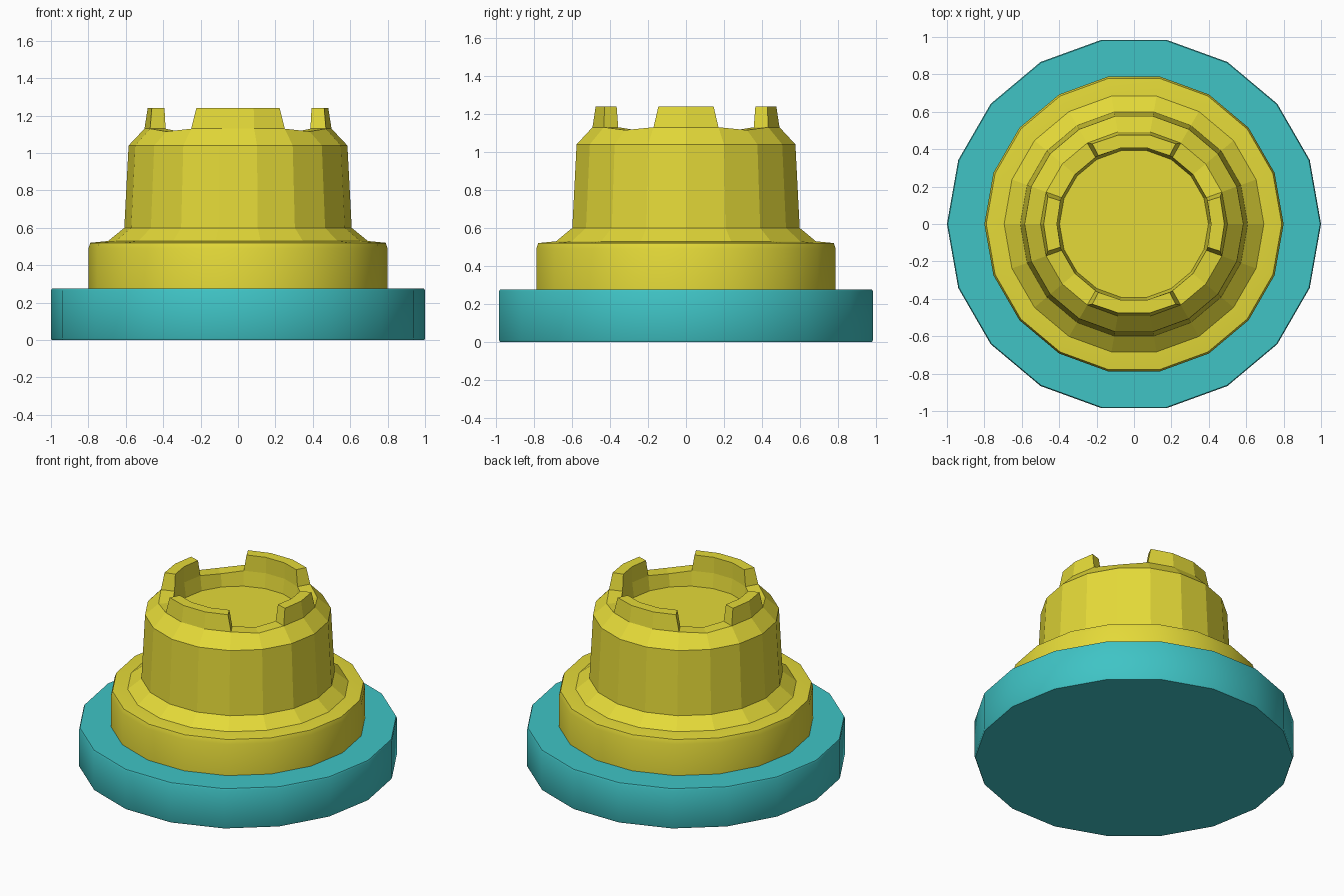
import bpy, bmesh
from math import sin, cos, radians

if "Cube" in bpy.data.objects:
    bpy.data.objects.remove(bpy.data.objects["Cube"])

N = 18
STEP = 360 / N
YELLOW = (0.78, 0.70, 0.04, 1)
TEAL = (0.05, 0.55, 0.56, 1)


def material(name, colour):
    m = bpy.data.materials.new(name)
    m.diffuse_color = colour
    m.use_nodes = True
    m.node_tree.nodes["Principled BSDF"].inputs["Base Color"].default_value = m.diffuse_color
    return m


def vert(bm, r, deg, z):
    return bm.verts.new((r * cos(radians(deg)), r * sin(radians(deg)), z))


def ring(bm, r, z):
    return [vert(bm, r, i * STEP, z) for i in range(N)]


def bridge(bm, a, b):
    for i in range(N):
        j = (i + 1) % N
        bm.faces.new((a[i], a[j], b[j], b[i]))


def finish(bm, name, mat, smooth):
    bmesh.ops.recalc_face_normals(bm, faces=bm.faces)
    me = bpy.data.meshes.new(name)
    bm.to_mesh(me)
    bm.free()
    ob = bpy.data.objects.new(name, me)
    bpy.context.collection.objects.link(ob)
    me.materials.append(mat)
    if smooth:
        bpy.ops.object.select_all(action='DESELECT')
        ob.select_set(True)
        bpy.context.view_layer.objects.active = ob
        bpy.ops.object.shade_smooth_by_angle(angle=radians(30))
    return ob


def lathe(name, profile, mat):
    bm = bmesh.new()
    rings = [ring(bm, r, z) for r, z in profile]
    for a, b in zip(rings, rings[1:]):
        bridge(bm, a, b)
    bm.faces.new(rings[0])
    bm.faces.new(rings[-1])
    return finish(bm, name, mat, True)


yellow = material("yellow", YELLOW)
teal = material("teal", TEAL)

# Wide base disc and the collar standing on it
lathe("base_disc", [(0.995, 0), (1, 0.01), (1, 0.265), (0.995, 0.275)], teal)
lathe("collar", [(0.8, 0.27), (0.8, 0.49), (0.79, 0.52), (0.69, 0.53)], yellow)

# Tapered tower body
bm = bmesh.new()
skirt = ring(bm, 0.70, 0.525)
foot = ring(bm, 0.608, 0.60)
shoulder = ring(bm, 0.585, 1.04)
outer = ring(bm, 0.50, 1.13)
inner = ring(bm, 0.412, 1.13)
floor = ring(bm, 0.398, 1.03)
for a, b in ((skirt, foot), (foot, shoulder), (shoulder, outer), (inner, floor)):
    bridge(bm, a, b)
bm.faces.new(floor)
bm.faces.new(skirt)

# Four raised battlements: wide at front and back, narrower at the sides
merlons = [(-1, 2), (3, 3), (8, 2), (12, 3)]
raised = set()
for start, count in merlons:
    ids = [(start + k) % N for k in range(count + 1)]
    raised.update(ids[:-1])
    tops = []
    for k, i in enumerate(ids):
        lean = 2.5 if k == 0 else -2.5 if k == count else 0
        deg = i * STEP + lean
        tops.append((vert(bm, 0.483, deg, 1.24), vert(bm, 0.412, deg, 1.24)))
    for k in range(count):
        i, j = ids[k], ids[k + 1]
        (o1, n1), (o2, n2) = tops[k], tops[k + 1]
        bm.faces.new((outer[i], outer[j], o2, o1))
        bm.faces.new((inner[j], inner[i], n1, n2))
        bm.faces.new((o1, o2, n2, n1))
    for k in (0, count):
        i = ids[k]
        bm.faces.new((outer[i], inner[i], tops[k][1], tops[k][0]))

# Gap floors between battlements, dipping slightly in the middle
for i in range(N):
    j = (i + 1) % N
    if i not in raised:
        bm.faces.new((outer[i], outer[j], inner[j], inner[i]))
        if j not in raised:
            outer[j].co.z = inner[j].co.z = 1.115
finish(bm, "tower", yellow, False)
